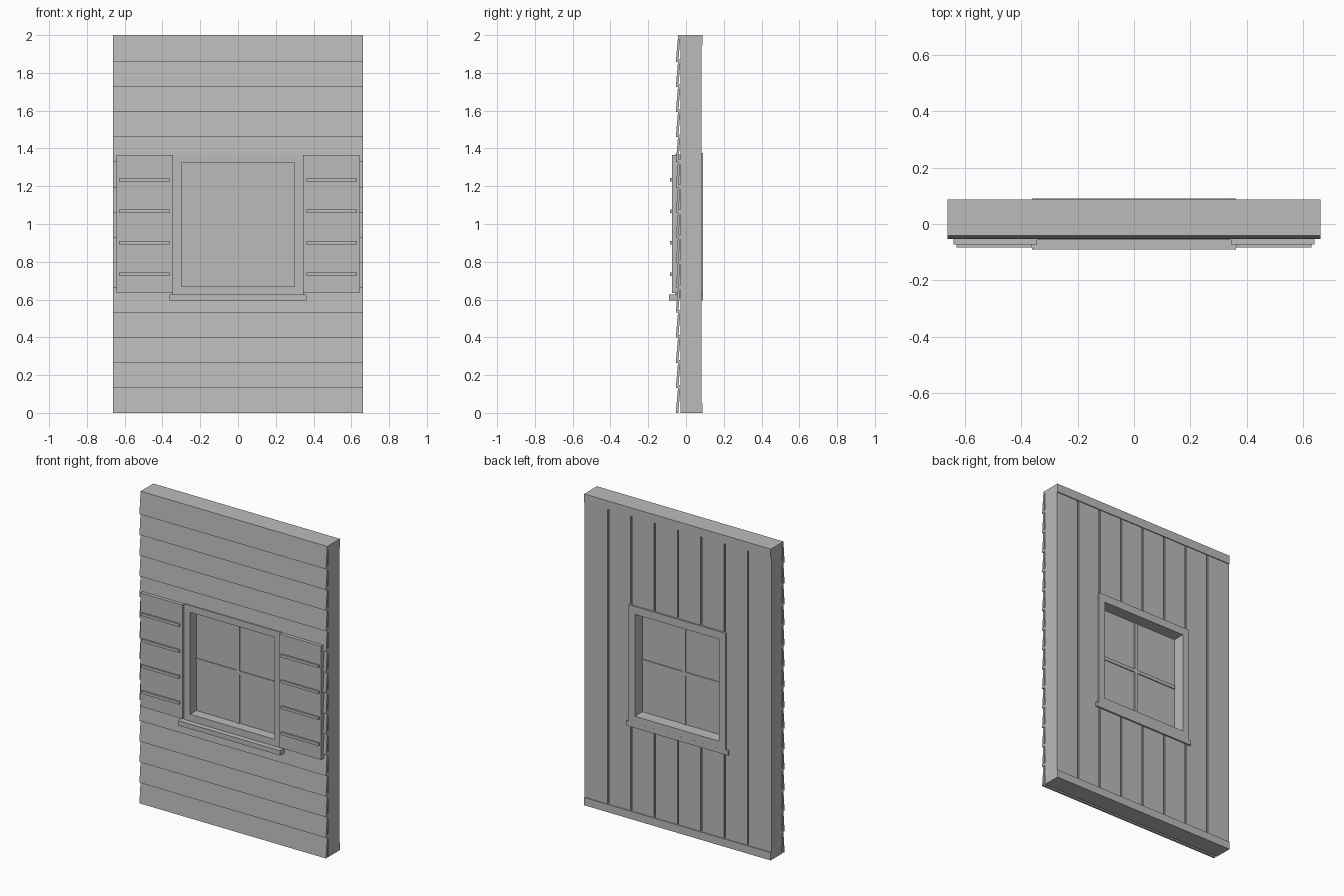
import bpy, bmesh

cube = bpy.data.objects.get("Cube")
if cube:
    bpy.data.objects.remove(cube)

# One plain grey for everything
grey = bpy.data.materials.new("plain_grey")
grey.use_nodes = True
grey.diffuse_color = (0.5, 0.5, 0.5, 1)
grey.node_tree.nodes["Principled BSDF"].inputs["Base Color"].default_value = (0.5, 0.5, 0.5, 1)

HALF_W, HEIGHT = 0.663, 2.0
OPEN_X, OPEN_Z0, OPEN_Z1 = 0.3, 0.67, 1.325


def finish(bm, name):
    bmesh.ops.recalc_face_normals(bm, faces=bm.faces)
    mesh = bpy.data.meshes.new(name)
    bm.to_mesh(mesh)
    bm.free()
    mesh.materials.append(grey)
    obj = bpy.data.objects.new(name, mesh)
    bpy.context.collection.objects.link(obj)
    return obj


def add_prism(bm, profile, x0, x1):
    """Extrude a (y, z) profile from x0 to x1."""
    a = [bm.verts.new((x0, y, z)) for y, z in profile]
    b = [bm.verts.new((x1, y, z)) for y, z in profile]
    bm.faces.new(a)
    bm.faces.new(b[::-1])
    n = len(profile)
    for i in range(n):
        j = (i + 1) % n
        bm.faces.new((a[i], a[j], b[j], b[i]))


def add_box(bm, x0, x1, y0, y1, z0, z1):
    add_prism(bm, [(y0, z0), (y1, z0), (y1, z1), (y0, z1)], x0, x1)


def box(name, *bounds):
    bm = bmesh.new()
    add_box(bm, *bounds)
    return finish(bm, name)


def ring(name, half_w, z0, z1, y0, y1):
    """Rectangular slab with the window opening through it."""
    bm = bmesh.new()

    def loop(w, lo, hi, y):
        return [bm.verts.new((x, y, z)) for x, z in ((-w, lo), (w, lo), (w, hi), (-w, hi))]
    loops = [loop(half_w, z0, z1, y0), loop(half_w, z0, z1, y1),
             loop(OPEN_X, OPEN_Z0, OPEN_Z1, y1), loop(OPEN_X, OPEN_Z0, OPEN_Z1, y0)]
    for k in range(4):
        a, b = loops[k], loops[(k + 1) % 4]
        for i in range(4):
            j = (i + 1) % 4
            bm.faces.new((a[i], a[j], b[j], b[i]))
    return finish(bm, name)


def pieces_around_opening(x0, x1, z0, z1):
    """Split a rectangle into the parts left outside the window opening."""
    lo, hi = max(z0, OPEN_Z0), min(z1, OPEN_Z1)
    left, right = max(x0, -OPEN_X), min(x1, OPEN_X)
    if lo >= hi or left >= right:
        return [(x0, x1, z0, z1)]
    parts = [(x0, x1, z0, lo), (x0, x1, hi, z1), (x0, left, lo, hi), (right, x1, lo, hi)]
    return [p for p in parts if p[1] - p[0] > 1e-4 and p[3] - p[2] > 1e-4]


# Wall core
ring("wall_core", HALF_W, 0, HEIGHT, -0.029, 0.071)

# Lapped siding boards on the front
STEP = 0.1327
bm = bmesh.new()
for row in range(15):
    base = row * STEP
    top = min(base + STEP + 0.014, HEIGHT)

    def face_y(z):
        return -0.054 + 0.0115 * (z - base) / STEP

    for x0, x1, z0, z1 in pieces_around_opening(-HALF_W, HALF_W, base, top):
        add_prism(bm, [(face_y(z0), z0), (face_y(z0) + 0.013, z0),
                       (face_y(z1) + 0.013, z1), (face_y(z1), z1)], x0, x1)
finish(bm, "front_siding")

# Vertical planks with narrow grooves on the back
PLANK = HALF_W / 4
bm = bmesh.new()
for i in range(8):
    x0 = -HALF_W + i * PLANK + (0.005 if i > 0 else 0)
    x1 = -HALF_W + (i + 1) * PLANK - (0.005 if i < 7 else 0)
    for a, b, z0, z1 in pieces_around_opening(x0, x1, 0, HEIGHT):
        add_box(bm, a, b, 0.071, 0.081, z0, z1)
finish(bm, "back_planks")

# Back rails at floor and ceiling
box("back_baseboard", -HALF_W, HALF_W, 0.07, 0.087, 0, 0.05)
box("back_crown_rail", -HALF_W, HALF_W, 0.07, 0.087, HEIGHT - 0.055, HEIGHT)

# Window trim and sills
ring("front_window_trim", 0.348, 0.61, 1.368, -0.057, -0.029)
ring("back_window_trim", 0.345, 0.61, 1.375, 0.071, 0.091)
box("front_sill", -0.363, 0.363, -0.091, -0.04, 0.595, 0.626)
box("back_sill", -0.363, 0.363, 0.075, 0.0912, 0.595, 0.626)

# Window pane and crossing bars
mid_z = (OPEN_Z0 + OPEN_Z1) / 2
box("window_pane", -OPEN_X, OPEN_X, 0.006, 0.014, OPEN_Z0, OPEN_Z1)
box("vertical_bar", -0.011, 0.011, 0, 0.02, OPEN_Z0, OPEN_Z1)
box("horizontal_bar", -OPEN_X, OPEN_X, 0, 0.02, mid_z - 0.011, mid_z + 0.011)

# Shutters with raised slats
for side, s in (("left", 1), ("right", -1)):
    box(side + "_shutter", *sorted((s * 0.345, s * 0.642)), -0.073, -0.042, 0.635, 1.365)
    bm = bmesh.new()
    for i in range(4):
        z = 0.734 + i * 0.1665
        add_box(bm, *sorted((s * 0.362, s * 0.63)), -0.084, -0.072, z - 0.009, z + 0.009)
    finish(bm, side + "_shutter_slats")
